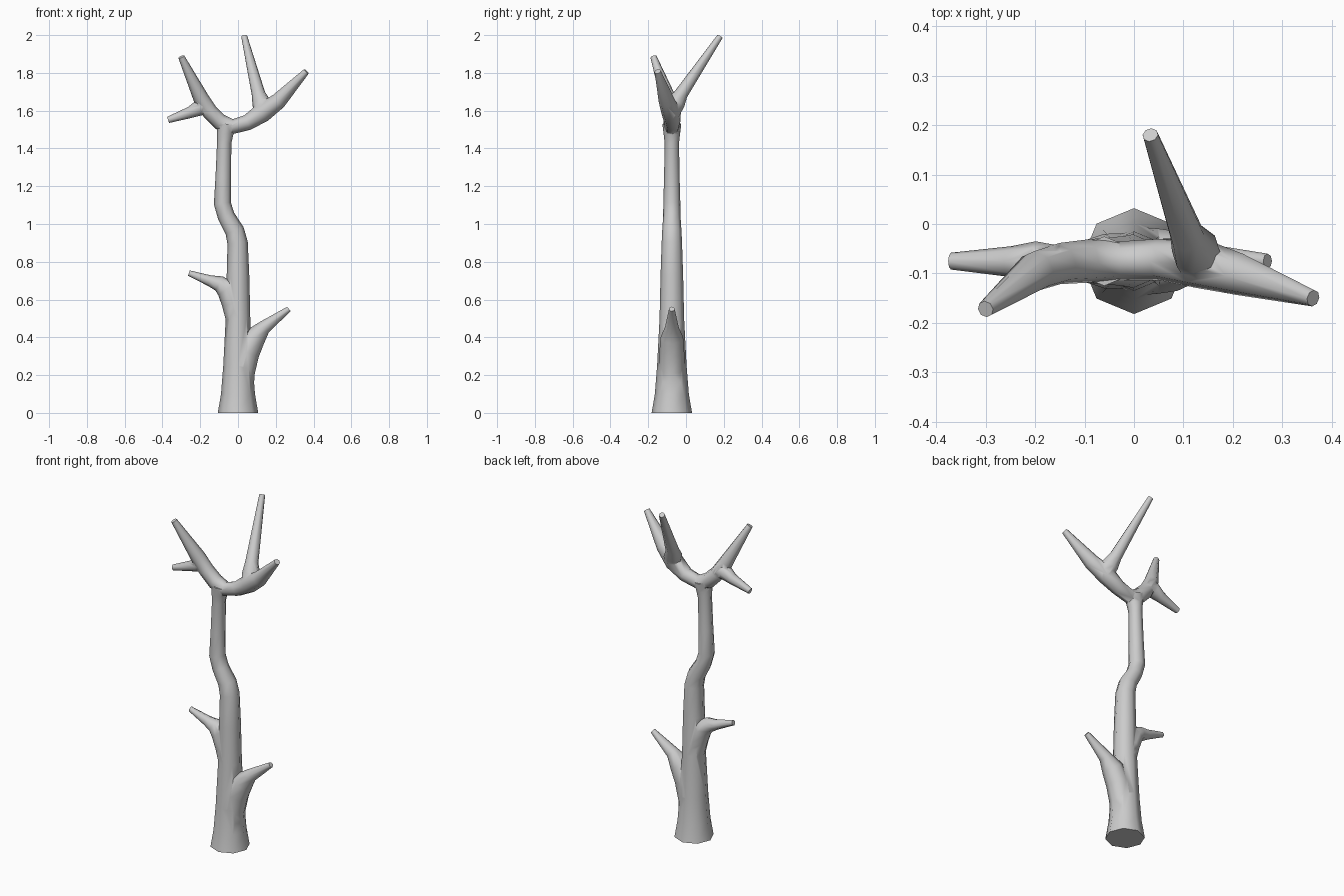
import bpy, bmesh, math
from mathutils import Vector

cube = bpy.data.objects.get("Cube")
if cube:
    bpy.data.objects.remove(cube, do_unlink=True)

SIDES = 8
MID = -0.075  # depth of the trunk axis

bark = bpy.data.materials.new("bark_grey")
bark.use_nodes = True
GREY = (0.6, 0.6, 0.6, 1)
bark.diffuse_color = GREY
bark.node_tree.nodes["Principled BSDF"].inputs["Base Color"].default_value = GREY


def limb(name, path):
    """Closed tapered tube through (x, y, z, radius) stations."""
    pts = [Vector(p[:3]) for p in path]
    bm = bmesh.new()
    rings = []
    side = None
    for i, p in enumerate(pts):
        ahead = (pts[min(i + 1, len(pts) - 1)] - p).normalized()
        behind = (p - pts[max(i - 1, 0)]).normalized()
        along = (ahead + behind).normalized()
        if side is None:
            side = Vector((0, 1, 0))
        side = (side - along * side.dot(along)).normalized()
        other = along.cross(side)
        ring = []
        for k in range(SIDES):
            a = math.tau * k / SIDES
            ring.append(bm.verts.new(p + path[i][3] * (side * math.cos(a) + other * math.sin(a))))
        rings.append(ring)
    for low, high in zip(rings, rings[1:]):
        for k in range(SIDES):
            n = (k + 1) % SIDES
            bm.faces.new((low[k], low[n], high[n], high[k]))
    bm.faces.new(rings[0])
    bm.faces.new(rings[-1])
    bmesh.ops.recalc_face_normals(bm, faces=bm.faces)
    mesh = bpy.data.meshes.new(name)
    bm.to_mesh(mesh)
    bm.free()
    mesh.materials.append(bark)
    obj = bpy.data.objects.new(name, mesh)
    bpy.context.collection.objects.link(obj)
    return obj


# Crooked trunk, ending inside the crown fork
trunk = limb("tree_trunk", [
    (0, MID, 0, .107), (0, MID, .1, .09), (0, MID, .25, .078),
    (0, MID, .5, .065), (0, MID, .72, .06), (-.002, MID, .9, .054),
    (-.018, MID, .965, .051), (-.062, MID, 1.04, .046), (-.083, MID, 1.11, .045),
    (-.078, MID, 1.25, .041), (-.073, MID, 1.43, .038), (-.068, MID, 1.48, .044),
    (-.06, MID, 1.53, .05)])

limbs = [
    # Stubs low on the trunk
    limb("lower_left_stub", [
        (.01, MID, .1, .07), (.022, MID, .22, .068), (.048, MID, .32, .066),
        (.088, MID, .4, .06), (.14, MID, .455, .036), (.27, MID, .55, .015)]),
    limb("lower_right_stub", [
        (-.005, MID, .48, .055), (-.03, MID, .58, .056), (-.06, MID, .655, .055),
        (-.1, MID, .685, .042), (-.15, MID, .7, .029), (-.26, MID, .74, .015)]),
    # Crown: one sweeping fork carrying two more branches
    limb("crown_fork", [
        (-.3, -.172, 1.885, .017), (-.198, -.095, 1.67, .041),
        (-.15, -.08, 1.595, .042), (-.095, MID, 1.54, .044),
        (-.03, MID, 1.515, .04), (.05, -.072, 1.537, .042),
        (.13, -.078, 1.59, .052), (.215, -.102, 1.652, .043),
        (.362, -.15, 1.808, .017)]),
    limb("crown_back_branch", [
        (.14, -.085, 1.58, .045), (.125, -.055, 1.64, .05),
        (.108, -.025, 1.69, .036), (.033, .18, 1.993, .016)]),
    limb("crown_side_branch", [
        (-.15, -.08, 1.615, .036), (-.2, -.08, 1.62, .045),
        (-.25, -.076, 1.592, .031), (-.37, MID, 1.551, .017)]),
]

# Fuse the limbs into the trunk
for part in limbs:
    mod = trunk.modifiers.new("fuse_" + part.name, "BOOLEAN")
    mod.operation = "UNION"
    mod.solver = "EXACT"
    mod.object = part
bpy.context.view_layer.update()
bpy.ops.object.select_all(action="DESELECT")
trunk.select_set(True)
bpy.context.view_layer.objects.active = trunk
for mod in list(trunk.modifiers):
    bpy.ops.object.modifier_apply(modifier=mod.name)
for part in limbs:
    bpy.data.objects.remove(part, do_unlink=True)
bpy.ops.object.shade_smooth_by_angle(angle=math.radians(60))
